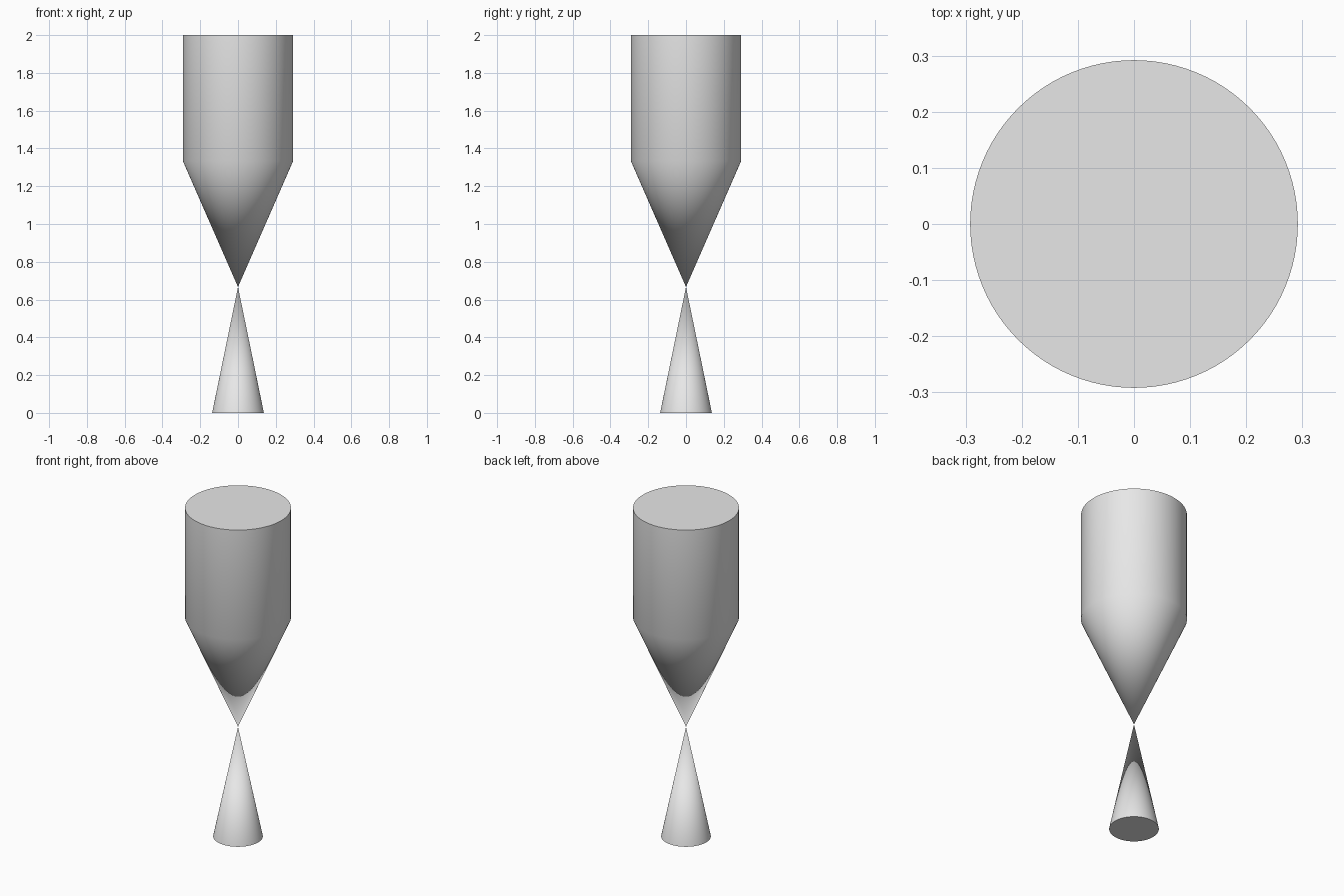
import bpy
import bmesh
from math import radians
from mathutils import Matrix

cube = bpy.data.objects.get("Cube")
if cube:
    bpy.data.objects.remove(cube, do_unlink=True)

THIRD = 2 / 3
BODY_RADIUS = 0.292
BASE_RADIUS = 0.137
SIDES = 96

grey = bpy.data.materials.new("light_grey")
grey.use_nodes = True
grey.diffuse_color = (0.8, 0.8, 0.8, 1)
grey.node_tree.nodes["Principled BSDF"].inputs["Base Color"].default_value = grey.diffuse_color


def add_frustum(bm, bottom, top, z, caps):
    """Add a round section of one third height, starting at z."""
    bmesh.ops.create_cone(bm, cap_ends=caps, segments=SIDES, radius1=bottom,
                          radius2=top, depth=THIRD,
                          matrix=Matrix.Translation((0, 0, z + THIRD / 2)))


def finish(name, bm):
    bmesh.ops.remove_doubles(bm, verts=bm.verts[:], dist=0.0001)
    bmesh.ops.recalc_face_normals(bm, faces=bm.faces[:])
    mesh = bpy.data.meshes.new(name)
    bm.to_mesh(mesh)
    bm.free()
    mesh.materials.append(grey)
    obj = bpy.data.objects.new(name, mesh)
    bpy.context.collection.objects.link(obj)
    bpy.ops.object.select_all(action='DESELECT')
    obj.select_set(True)
    bpy.context.view_layer.objects.active = obj
    bpy.ops.object.shade_smooth_by_angle(angle=radians(30))


# Lower cone, tip up
bm = bmesh.new()
add_frustum(bm, BASE_RADIUS, 0, 0, True)
finish("base_cone", bm)

# Upper body: inverted cone running smoothly into a closed cylinder
bm = bmesh.new()
add_frustum(bm, 0, BODY_RADIUS, THIRD, False)
add_frustum(bm, BODY_RADIUS, BODY_RADIUS, 2 * THIRD, False)
bmesh.ops.remove_doubles(bm, verts=bm.verts[:], dist=0.0001)
rim = [e for e in bm.edges if e.is_boundary and e.verts[0].co.z > 1.9]
bmesh.ops.contextual_create(bm, geom=rim)
finish("pointed_cylinder", bm)
